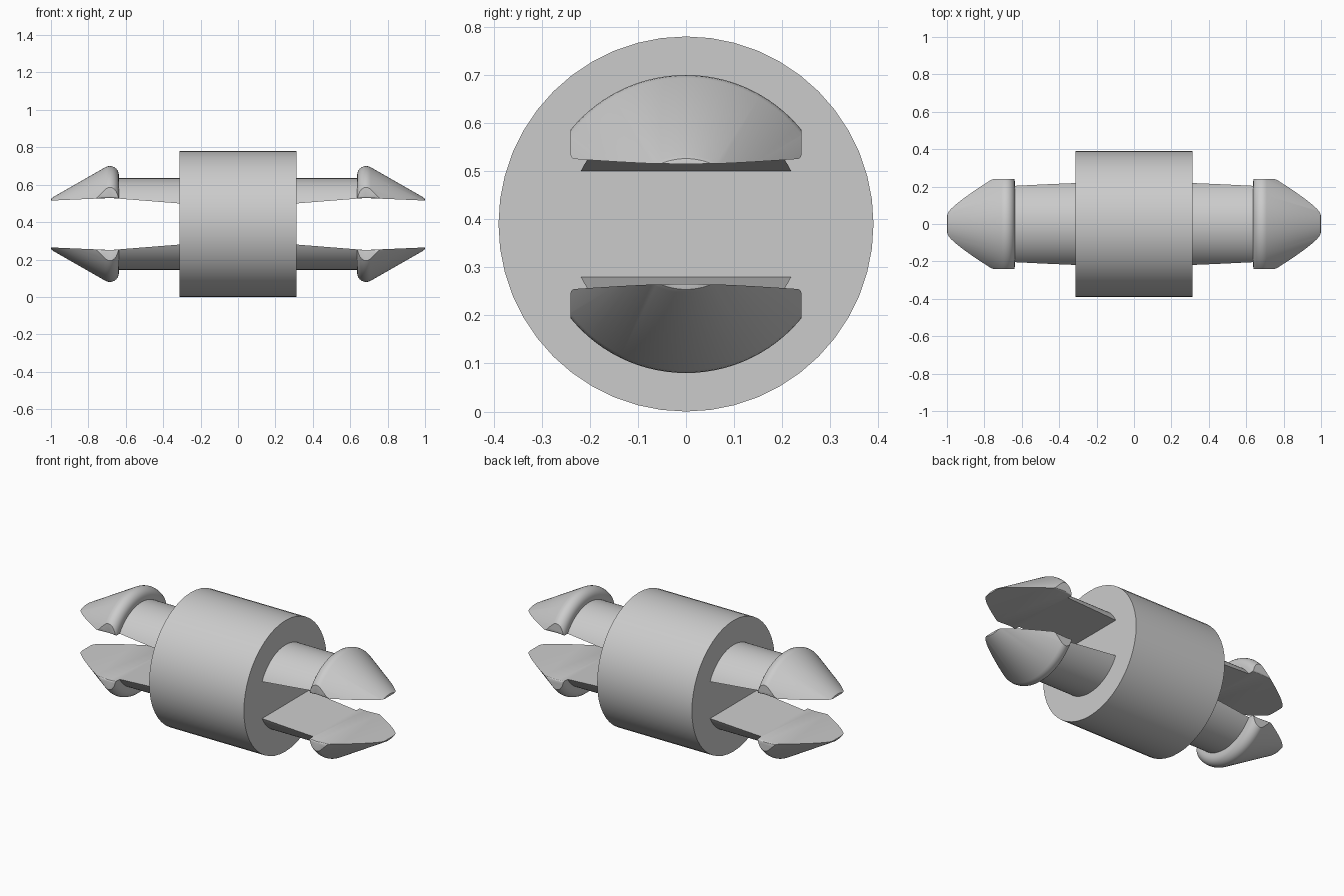
import bpy, bmesh, math
from mathutils import Matrix, Vector

if "Cube" in bpy.data.objects:
    bpy.data.objects.remove(bpy.data.objects["Cube"], do_unlink=True)

AXIS_Z = 0.39

grey = bpy.data.materials.new("light grey plastic")
grey.use_nodes = True
grey.diffuse_color = (0.6, 0.6, 0.6, 1)
grey.node_tree.nodes["Principled BSDF"].inputs["Base Color"].default_value = (0.6, 0.6, 0.6, 1)


def make_object(name, bm):
    bmesh.ops.recalc_face_normals(bm, faces=bm.faces)
    mesh = bpy.data.meshes.new(name)
    bm.to_mesh(mesh)
    bm.free()
    mesh.materials.append(grey)
    obj = bpy.data.objects.new(name, mesh)
    obj.location.z = AXIS_Z
    bpy.context.collection.objects.link(obj)
    return obj


def select_only(obj):
    bpy.ops.object.select_all(action="DESELECT")
    obj.select_set(True)
    bpy.context.view_layer.objects.active = obj


def revolve_x(profile, steps):
    """Spin (x, radius) points around the x axis into a closed solid."""
    bm = bmesh.new()
    verts = [bm.verts.new((x, 0, r)) for x, r in profile]
    edges = [bm.edges.new(pair) for pair in zip(verts, verts[1:])]
    bmesh.ops.spin(bm, geom=verts + edges, cent=(0, 0, 0), axis=(1, 0, 0),
                   angle=math.tau, steps=steps, use_merge=True)
    bmesh.ops.remove_doubles(bm, verts=bm.verts, dist=0.0001)
    return bm


# Central round body
bm = bmesh.new()
bmesh.ops.create_cone(bm, cap_ends=True, segments=48, radius1=0.39, radius2=0.39,
                      depth=0.624, matrix=Matrix.Rotation(math.pi / 2, 4, "Y"))
body = make_object("central_body", bm)

# Round shaft with a barbed, rounded conical head
profile = [(0.29, 0), (0.29, 0.245), (0.637, 0.245)]
centre, radius = Vector((0.685, 0.262)), 0.048
for i in range(9):
    a = math.radians(180 - i * 15)
    profile.append((centre.x + radius * math.cos(a), centre.y + radius * math.sin(a)))
profile += [(0.99, 0.143), (0.998, 0.136), (1.0, 0.128), (1.0, 0)]
prongs = make_object("barbed_prongs", revolve_x(profile, 96))

# Envelope that trims the sides flat and opens the gap between prongs
bm = bmesh.new()
outline = [(0.2, 0.101), (0.68, 0.139), (1.1, 0.121), (1.1, 0.5), (0.2, 0.5)]
face = bm.faces.new([bm.verts.new((x, -0.24, z)) for x, z in outline])
grown = bmesh.ops.extrude_face_region(bm, geom=[face])
bmesh.ops.translate(bm, vec=(0, 0.48, 0),
                    verts=[v for v in grown["geom"] if isinstance(v, bmesh.types.BMVert)])
lower_edges = [e for e in bm.edges
               if all(v.co.z < 0.2 for v in e.verts)
               and abs(e.verts[0].co.y - e.verts[1].co.y) < 0.01]
bmesh.ops.bevel(bm, geom=lower_edges, offset=0.008, segments=3, profile=0.5, affect="EDGES")
cutter = make_object("prong_envelope", bm)
cutter.hide_render = True

trim = prongs.modifiers.new("trim", "BOOLEAN")
trim.operation = "INTERSECT"
trim.solver = "EXACT"
trim.object = cutter
mirror = prongs.modifiers.new("mirror", "MIRROR")
mirror.use_axis = (True, False, True)
mirror.use_clip = False
mirror.use_mirror_merge = False
select_only(prongs)
bpy.ops.object.convert(target="MESH")
bpy.data.objects.remove(cutter, do_unlink=True)

# Smooth curved surfaces, keep the cut edges crisp
for obj in (body, prongs):
    select_only(obj)
    bpy.ops.object.shade_smooth_by_angle(angle=math.radians(30))
